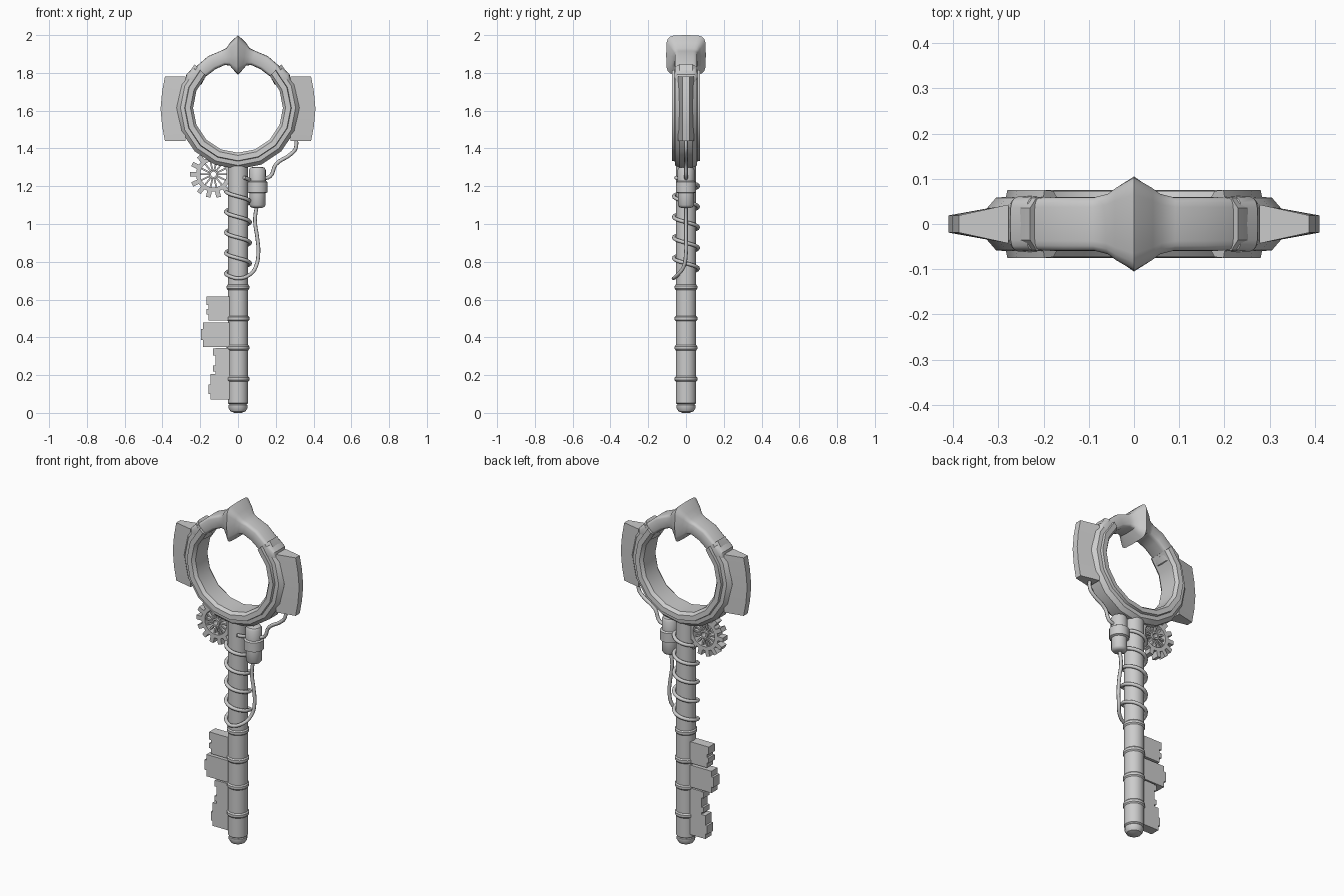
import bpy, bmesh, math
from mathutils import Vector

if "Cube" in bpy.data.objects:
    bpy.data.objects.remove(bpy.data.objects["Cube"])

CZ = 1.615  # height of the bow ring centre


def finish(name, bm, smooth=35):
    bmesh.ops.recalc_face_normals(bm, faces=bm.faces)
    me = bpy.data.meshes.new(name)
    bm.to_mesh(me)
    bm.free()
    ob = bpy.data.objects.new(name, me)
    bpy.context.collection.objects.link(ob)
    bpy.ops.object.select_all(action='DESELECT')
    ob.select_set(True)
    bpy.context.view_layer.objects.active = ob
    if smooth:
        bpy.ops.object.shade_smooth_by_angle(angle=math.radians(smooth))
    return ob


def loft(name, rings, closed=False, smooth=35):
    bm = bmesh.new()
    vs = [[bm.verts.new(p) for p in r] for r in rings]
    n = len(vs[0])
    for i in range(len(vs) - (0 if closed else 1)):
        a, b = vs[i], vs[(i + 1) % len(vs)]
        for j in range(n):
            bm.faces.new((a[j], a[(j + 1) % n], b[(j + 1) % n], b[j]))
    if not closed:
        bm.faces.new(vs[0])
        bm.faces.new(vs[-1])
    return finish(name, bm, smooth)


def polar(deg, profile):
    """Place an (r, y) profile around the bow ring; deg measured from the top."""
    a = math.radians(deg)
    return [(r * math.sin(a), y, CZ + r * math.cos(a)) for r, y in profile]


def rounded(r0, r1, h, e=0.5, n=20):
    pts = []
    for i in range(n):
        t = 2 * math.pi * i / n
        c, s = math.cos(t), math.sin(t)
        pts.append(((r0 + r1) / 2 + (r1 - r0) / 2 * math.copysign(abs(c) ** e, c),
                    h * math.copysign(abs(s) ** e, s)))
    return pts


def lathe(name, profile, x=0, n=16):
    rings = [[(x + r * math.cos(2 * math.pi * i / n), r * math.sin(2 * math.pi * i / n), z)
              for i in range(n)] for r, z in profile]
    return loft(name, rings)


def prism(name, outline, half_y):
    return loft(name, [[(x, y, z) for x, z in outline] for y in (-half_y, half_y)], smooth=0)


def wire(name, pts, radius):
    cu = bpy.data.curves.new(name, 'CURVE')
    cu.dimensions = '3D'
    cu.bevel_depth = radius
    cu.bevel_resolution = 2
    cu.use_fill_caps = True
    cu.resolution_u = 4
    sp = cu.splines.new('BEZIER')
    sp.bezier_points.add(len(pts) - 1)
    for b, p in zip(sp.bezier_points, pts):
        b.co = p
        b.handle_left_type = b.handle_right_type = 'AUTO'
    ob = bpy.data.objects.new(name, cu)
    bpy.context.collection.objects.link(ob)


# bow ring: open at the top, raised rim on both faces
half = [(0.238, 0.055), (0.252, 0.073), (0.28, 0.075), (0.283, 0.06), (0.305, 0.058), (0.325, 0.035)]
ring_profile = half + [(r, -y) for r, y in reversed(half)]
loft("bow_ring", [polar(45 + 22.5 * i, ring_profile) for i in range(13)])

# crown arc with flared central spike
side = [(48, .25, .295, .045), (45, .237, .311, .059), (30, .237, .316, .06), (17, .237, .315, .06),
        (11, .228, .322, .068), (7, .203, .347, .082)]
sections = [(-a, *s) for a, *s in side] + [(0, .175, .385, .105)] + list(reversed(side))
loft("crown", [polar(a, rounded(r0, r1, h, 0.4)) for a, r0, r1, h in sections])

for s, label in ((1, "right"), (-1, "left")):
    # rounded shoulders where ring meets crown
    loft(label + "_shoulder", [polar(s * a, rounded(r0, r1, h, 0.45)) for a, r0, r1, h in
         ((46, .25, .30, .045), (48.5, .235, .318, .06), (57, .23, .326, .062), (62, .245, .315, .055))])
    # tapered side fins
    cols = [(.387, 1.44), (.402, 1.52), (.41, 1.61), (.402, 1.70), (.387, 1.78)]
    loft(label + "_fin", [[(s * .277, -.043, z), (s * .277, .043, z), (s * x, .019, z), (s * x, -.019, z)]
                          for x, z in cols], smooth=20)

# shaft with rounded tip and four bands
prof = [(.018, 0), (.04, .008), (.05, .025), (.05, .042), (.046, .046), (.054, .052)]
for z in (.18, .345, .5, .665):
    prof += [(.054, z - .014), (.06, z - .007), (.06, z + .007), (.054, z + .014)]
lathe("shaft", prof + [(.054, 1.315)])

# bit teeth: bottom, top, reach, then small end tabs
teeth = [(.49, .615, .155, ((.52, .55), (.57, .615))),
         (.35, .478, .185, ((.385, .445),)),
         (.207, .343, .12, ((.22, .25), (.305, .34))),
         (.07, .207, .145, ((.10, .15),))]
for i, (z0, z1, reach, tabs) in enumerate(teeth):
    out = [(-.03, z0), (-reach, z0)]
    for t0, t1 in tabs:
        out += [(-reach, t0), (-reach - .012, t0), (-reach - .012, t1), (-reach, t1)]
    if out[-1][1] < z1:
        out.append((-reach, z1))
    prism(f"bit_tooth_{i + 1}", out + [(-.03, z1)], .028)

# canister beside the shaft
lathe("canister", [(.025, 1.085), (.036, 1.09), (.043, 1.10), (.043, 1.163), (.054, 1.168), (.054, 1.222),
                   (.045, 1.228), (.045, 1.285), (.038, 1.298), (.025, 1.302)], x=.103)

# wires: canister to fin, canister down and coiled up the shaft
wire("upper_wire", [(.12, 0, 1.24), (.17, 0, 1.252), (.2, 0, 1.315), (.28, 0, 1.37),
                    (.305, 0, 1.40), (.308, 0, 1.46)], .010)
path = [(.10, 0, 1.10), (.09, 0, 1.02), (.103, 0, .92), (.108, 0, .85), (.095, -.012, .775),
        (.06, -.045, .73), (.0, -.066, .712)]
for i in range(1, 60):
    a = -math.pi / 2 - 2 * math.pi * i / 12
    path.append((.064 * math.cos(a), .064 * math.sin(a), .71 + .109 * i / 12))
wire("coil_wire", path, .010)

# cog: toothed rim, thin spokes and hub
GX, GZ, N = -.13, 1.263, 14
bm = bmesh.new()
outer = []
for k in range(N):
    for off, r in ((-.30, .092), (-.22, .125), (.22, .125), (.30, .092)):
        outer.append((2 * math.pi * (k + off) / N, r))
vs = [[bm.verts.new((GX + r * math.cos(a), y, GZ + r * math.sin(a))) for a, r in loop]
      for loop, y in ((outer, -.022), (outer, .022),
                      ([(a, .07) for a, r in outer], .022), ([(a, .07) for a, r in outer], -.022))]
m = len(outer)
for i in range(4):
    p, q = vs[i], vs[(i + 1) % 4]
    for j in range(m):
        bm.faces.new((p[j], p[(j + 1) % m], q[(j + 1) % m], q[j]))
finish("cog_rim", bm, 0)


def cog_disc(r, y, n=16):
    return [(GX + r * math.cos(2 * math.pi * i / n), y, GZ + r * math.sin(2 * math.pi * i / n)) for i in range(n)]


loft("cog_hub", [cog_disc(.014, -.024), cog_disc(.024, -.024), cog_disc(.024, .024), cog_disc(.014, .024)], True)
for k in range(N):
    a = 2 * math.pi * k / N
    d, t = Vector((math.cos(a), math.sin(a))), Vector((-math.sin(a), math.cos(a))) * .0045
    pts = [d * .02 + t, d * .075 + t, d * .075 - t, d * .02 - t]
    prism(f"cog_spoke_{k + 1}", [(GX + p.x, GZ + p.y) for p in pts], .012)
